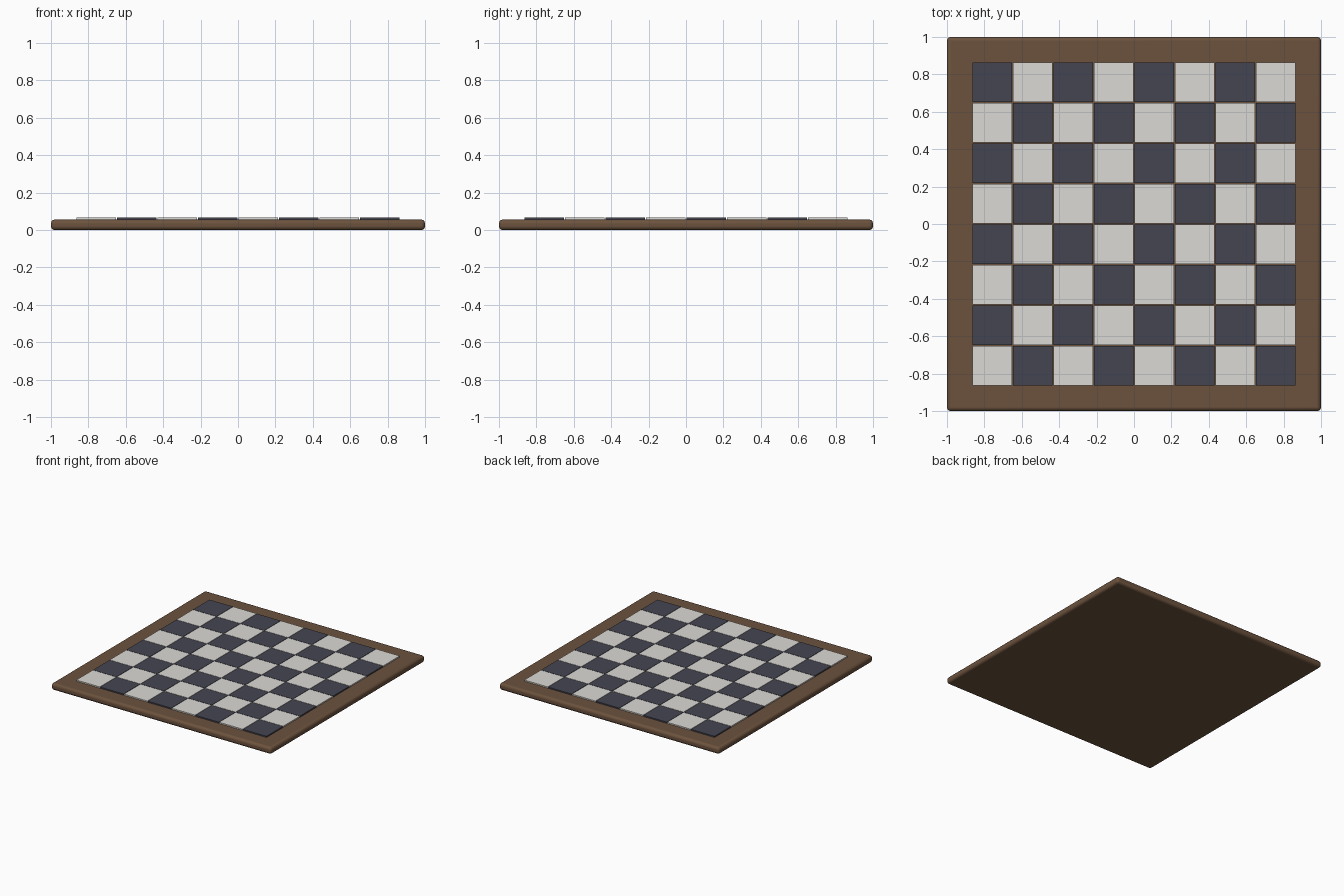
import bpy, bmesh
from mathutils import Matrix

if "Cube" in bpy.data.objects:
    bpy.data.objects.remove(bpy.data.objects["Cube"])

BOARD_H, TILE_TOP, TILE_BASE = 0.056, 0.066, 0.05
PITCH, TILE = 0.2165, 0.213


def material(name, rgb):
    m = bpy.data.materials.new(name)
    m.diffuse_color = (*rgb, 1)
    m.use_nodes = True
    m.node_tree.nodes["Principled BSDF"].inputs["Base Color"].default_value = m.diffuse_color
    return m


def make_object(name, boxes, mat):
    """One object from a list of (centre, size) boxes."""
    bm = bmesh.new()
    for c, s in boxes:
        bmesh.ops.create_cube(bm, size=1, matrix=Matrix.Translation(c) @ Matrix.Diagonal((*s, 1)))
    me = bpy.data.meshes.new(name)
    bm.to_mesh(me)
    bm.free()
    me.materials.append(mat)
    ob = bpy.data.objects.new(name, me)
    bpy.context.collection.objects.link(ob)
    return ob


wood = material("wood", (0.15, 0.085, 0.047))
light = material("light_tile", (0.72, 0.70, 0.66))
dark = material("dark_tile", (0.06, 0.06, 0.085))

# Wooden base with rounded edges
board = make_object("board_base", [((0, 0, BOARD_H / 2), (2, 2, BOARD_H))], wood)
bev = board.modifiers.new("round_edges", 'BEVEL')
bev.width, bev.segments = 0.02, 3
bpy.context.view_layer.objects.active = board
board.select_set(True)
bpy.ops.object.shade_smooth_by_angle()

# Raised squares, light in the front left corner
squares = {0: [], 1: []}
for i in range(8):
    for j in range(8):
        centre = ((i - 3.5) * PITCH, (j - 3.5) * PITCH, (TILE_TOP + TILE_BASE) / 2)
        squares[(i + j) % 2].append((centre, (TILE, TILE, TILE_TOP - TILE_BASE)))
make_object("light_squares", squares[0], light)
make_object("dark_squares", squares[1], dark)
